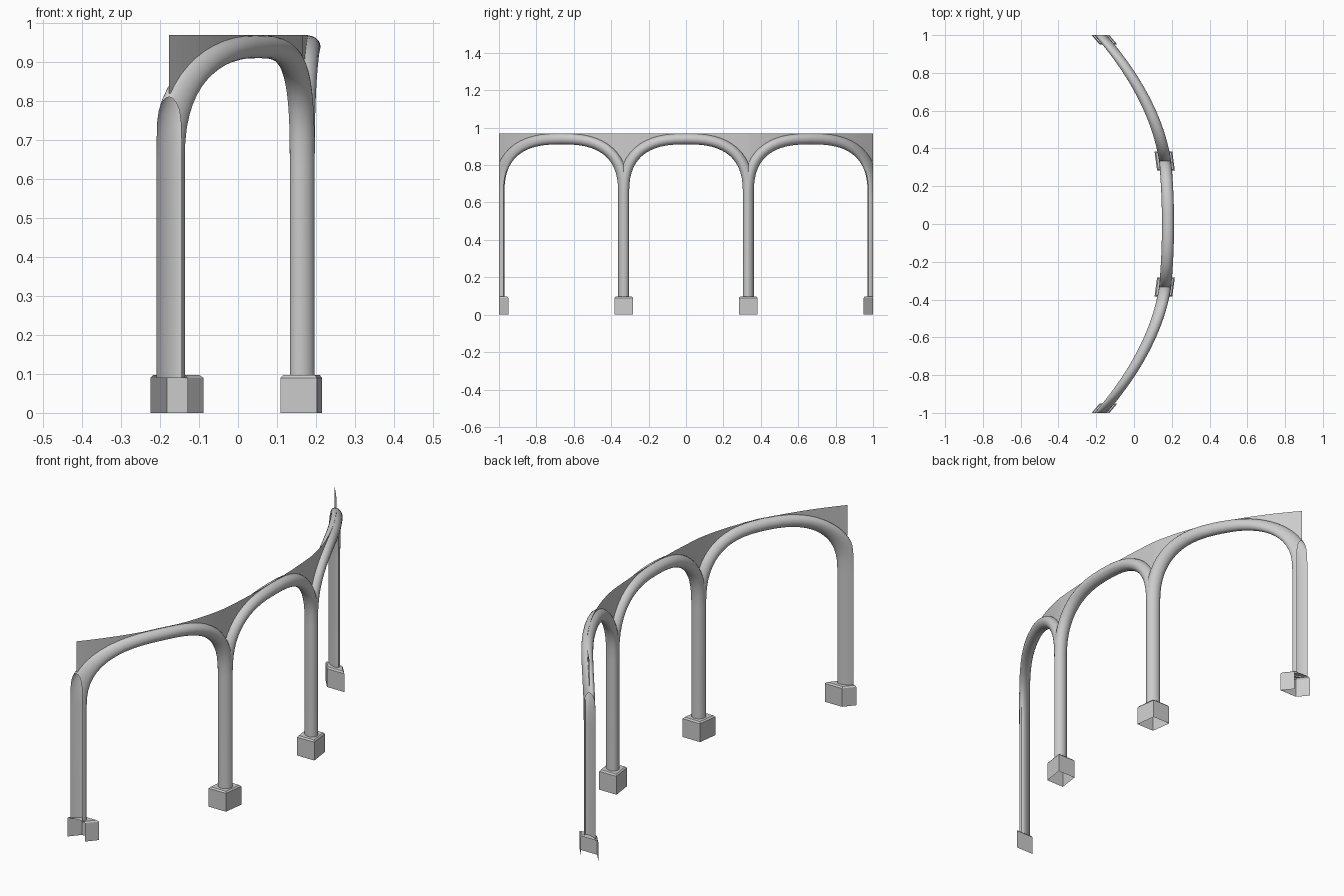
import bpy, bmesh, math
from mathutils import Vector

if "Cube" in bpy.data.objects:
    bpy.data.objects.remove(bpy.data.objects["Cube"])

BAY = 2 / 3          # bay spacing along y
HALF = BAY / 2
TOP = 0.97           # top of wall panel
SPRING, RISE, POW = 0.64, 0.30, 2.6


def plan_x(y):
    """Plan curve of the arcade: x offset for each y."""
    y = abs(y)
    if y <= HALF:
        return 0.18 - 0.135 * y * y
    t = y - HALF
    return 0.165 - 0.16 * t - 0.53 * t * t


def arch_path(n=28):
    """Centre line of one bay, as (y, z), from foot to foot."""
    pts = [(-HALF, 0.09)]
    for i in range(n + 1):
        a = math.pi * (1 - i / n)
        c, s = math.cos(a), max(math.sin(a), 0)
        pts.append((math.copysign(HALF * abs(c) ** (2 / POW), c),
                    SPRING + RISE * s ** (2 / POW)))
    pts.append((HALF, 0.09))
    return pts


def clip(bm, y, direction):
    bmesh.ops.bisect_plane(bm, geom=bm.verts[:] + bm.edges[:] + bm.faces[:],
                           plane_co=(0, y, 0), plane_no=(0, direction, 0),
                           clear_outer=True, dist=1e-5)


def finish(name, bm, shift=0, smooth=True):
    """Slide the part along y, bend it onto the plan curve, make the object."""
    for v in bm.verts:
        v.co.y += shift
        v.co.x += plan_x(v.co.y)
    bmesh.ops.recalc_face_normals(bm, faces=bm.faces[:])
    me = bpy.data.meshes.new(name)
    bm.to_mesh(me)
    bm.free()
    ob = bpy.data.objects.new(name, me)
    bpy.context.collection.objects.link(ob)
    if smooth:
        bpy.ops.object.select_all(action='DESELECT')
        ob.select_set(True)
        bpy.context.view_layer.objects.active = ob
        bpy.ops.object.shade_smooth_by_angle(angle=math.radians(35))
    return ob


def arch(shift, sides=20):
    """Round moulding: half columns and arch, mitred at the bay edges."""
    bm = bmesh.new()
    path = [Vector((0, y, z)) for y, z in arch_path()]
    rings = []
    for i, p in enumerate(path):
        t = (path[min(i + 1, len(path) - 1)] - path[max(i - 1, 0)]).normalized()
        if i < 2 or i > len(path) - 3:
            t = Vector((0, 0, 1 if i < 2 else -1))
        nrm = Vector((0, -t.z, t.y))
        ring = []
        for k in range(sides):
            a = 2 * math.pi * k / sides
            ring.append(bm.verts.new(p + nrm * 0.029 * math.cos(a)
                                     + Vector((0.032 * math.sin(a), 0, 0))))
        rings.append(ring)
    for r, q in zip(rings, rings[1:]):
        for k in range(sides):
            j = (k + 1) % sides
            bm.faces.new((r[k], r[j], q[j], q[k]))
    clip(bm, HALF, 1)
    clip(bm, -HALF, -1)
    finish("arch_moulding", bm, shift)


def spandrel(shift):
    """Thin wall panel filling from the arch to the flat top."""
    bm = bmesh.new()
    cols = [(bm.verts.new((0, y, max(z, 0.82))), bm.verts.new((0, y, TOP)))
            for y, z in arch_path()[1:-1]]
    for (a, b), (c, d) in zip(cols, cols[1:]):
        bm.faces.new((a, c, d, b))
    finish("spandrel_panel", bm, shift)


def base(y):
    """Square block with a small chamfer on top, open underneath."""
    bm = bmesh.new()
    rings = []
    for hx, hy, z in ((0.047, 0.05, 0), (0.047, 0.05, 0.09), (0.041, 0.044, 0.097)):
        rings.append([bm.verts.new((sx * hx, sy * hy, z))
                      for sx, sy in ((-1, -1), (1, -1), (1, 1), (-1, 1))])
    for r, q in zip(rings, rings[1:]):
        for k in range(4):
            j = (k + 1) % 4
            bm.faces.new((r[k], r[j], q[j], q[k]))
    bm.faces.new(rings[-1])
    # End blocks are cut in half
    if abs(y) > 0.9:
        clip(bm, 0, math.copysign(1, y))
    finish("column_base", bm, y, smooth=False)


for i in (-1, 0, 1):
    arch(i * BAY)
    spandrel(i * BAY)
for y in (-1, -HALF, HALF, 1):
    base(y)
